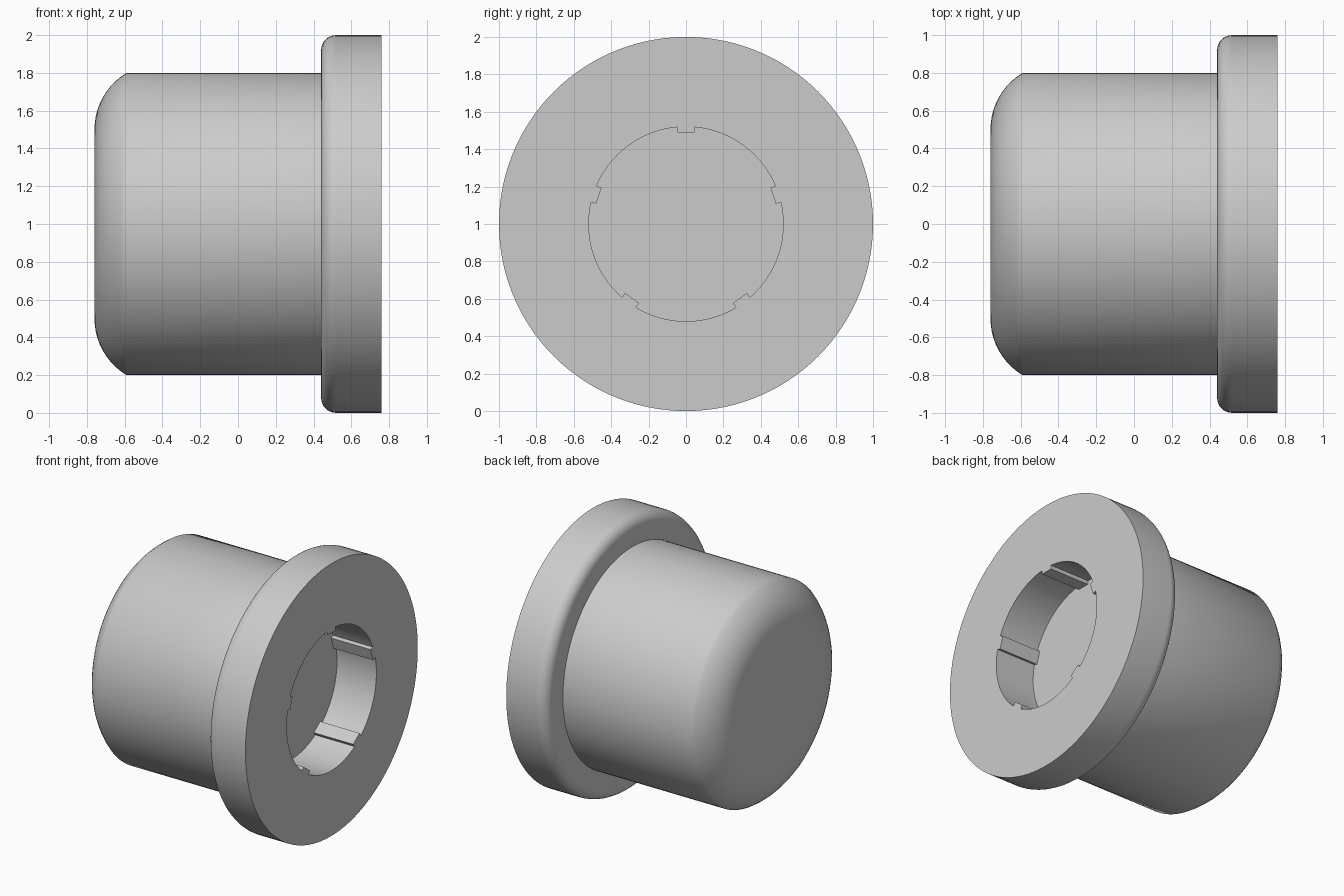
import bpy
import bmesh
from math import sin, cos, pi, radians, asin, sqrt

cube = bpy.data.objects.get("Cube")
if cube:
    bpy.data.objects.remove(cube, do_unlink=True)

SIDES = 120
LEFT, SHOULDER, RIGHT = -0.76, 0.44, 0.76
BODY_R, FLANGE_R, BORE_R = 0.8, 1.0, 0.52
BORE_DEPTH = 0.32
RIB_R, RIB_HALF = 0.49, 0.046

grey = bpy.data.materials.new("plain grey")
grey.use_nodes = True
colour = (0.6, 0.6, 0.6, 1)
grey.diffuse_color = colour
grey.node_tree.nodes["Principled BSDF"].inputs["Base Color"].default_value = colour

bm = bmesh.new()


def ring(x, outline):
    """Closed loop of vertices across the x axis."""
    return [bm.verts.new((x, y, 1 + z)) for y, z in outline]


def circle(r):
    return [(r * cos(2 * pi * i / SIDES), r * sin(2 * pi * i / SIDES)) for i in range(SIDES)]


def bridge(a, b):
    n = len(a)
    for i in range(n):
        bm.faces.new((a[i], a[(i + 1) % n], b[(i + 1) % n], b[i]))


def ribbed_bore():
    """Round hole with five shallow flat-topped ribs."""
    points = []
    edge = asin(RIB_HALF / BORE_R)
    flank = sqrt(BORE_R ** 2 - RIB_HALF ** 2)
    for k in range(5):
        mid = pi / 2 + k * 2 * pi / 5
        for r, t in ((flank, -RIB_HALF), (RIB_R, -RIB_HALF), (RIB_R, RIB_HALF), (flank, RIB_HALF)):
            points.append((r * cos(mid) - t * sin(mid), r * sin(mid) + t * cos(mid)))
        sweep = 2 * pi / 5 - 2 * edge
        for j in range(1, 22):
            a = mid + edge + sweep * j / 22
            points.append((BORE_R * cos(a), BORE_R * sin(a)))
    return points


# Outer profile: domed end, barrel, rounded flange
flat_r, dome = 0.5, 0.35
end = asin((BODY_R - flat_r) / dome)
profile = [(LEFT + dome * (1 - cos(end * i / 10)), flat_r + dome * sin(end * i / 10))
           for i in range(11)]
profile.append((SHOULDER, BODY_R))
fillet = 0.08
for i in range(9):
    a = radians(90 * i / 8)
    profile.append((SHOULDER + fillet * (1 - cos(a)), FLANGE_R - fillet * (1 - sin(a))))
profile.append((RIGHT, FLANGE_R))

rings = [ring(x, circle(r)) for x, r in profile]
for a, b in zip(rings, rings[1:]):
    bridge(a, b)
bm.faces.new(rings[0])

# Ribbed blind bore
outline = ribbed_bore()
mouth = ring(RIGHT, outline)
floor = ring(RIGHT - BORE_DEPTH, outline)
bridge(mouth, floor)
bm.faces.new(floor)

# Flat flange face around the bore
rim = []
for loop in (rings[-1], mouth):
    for i, v in enumerate(loop):
        rim.append(bm.edges.get((v, loop[(i + 1) % len(loop)])))
bmesh.ops.triangle_fill(bm, use_beauty=True, edges=rim, normal=(1, 0, 0))
bmesh.ops.recalc_face_normals(bm, faces=bm.faces[:])

mesh = bpy.data.meshes.new("flanged_cap")
bm.to_mesh(mesh)
bm.free()
mesh.materials.append(grey)
cap = bpy.data.objects.new("flanged_cap", mesh)
bpy.context.collection.objects.link(cap)

# Smooth curved walls, crisp corners
bpy.ops.object.select_all(action="DESELECT")
cap.select_set(True)
bpy.context.view_layer.objects.active = cap
bpy.ops.object.shade_smooth_by_angle(angle=radians(40))
